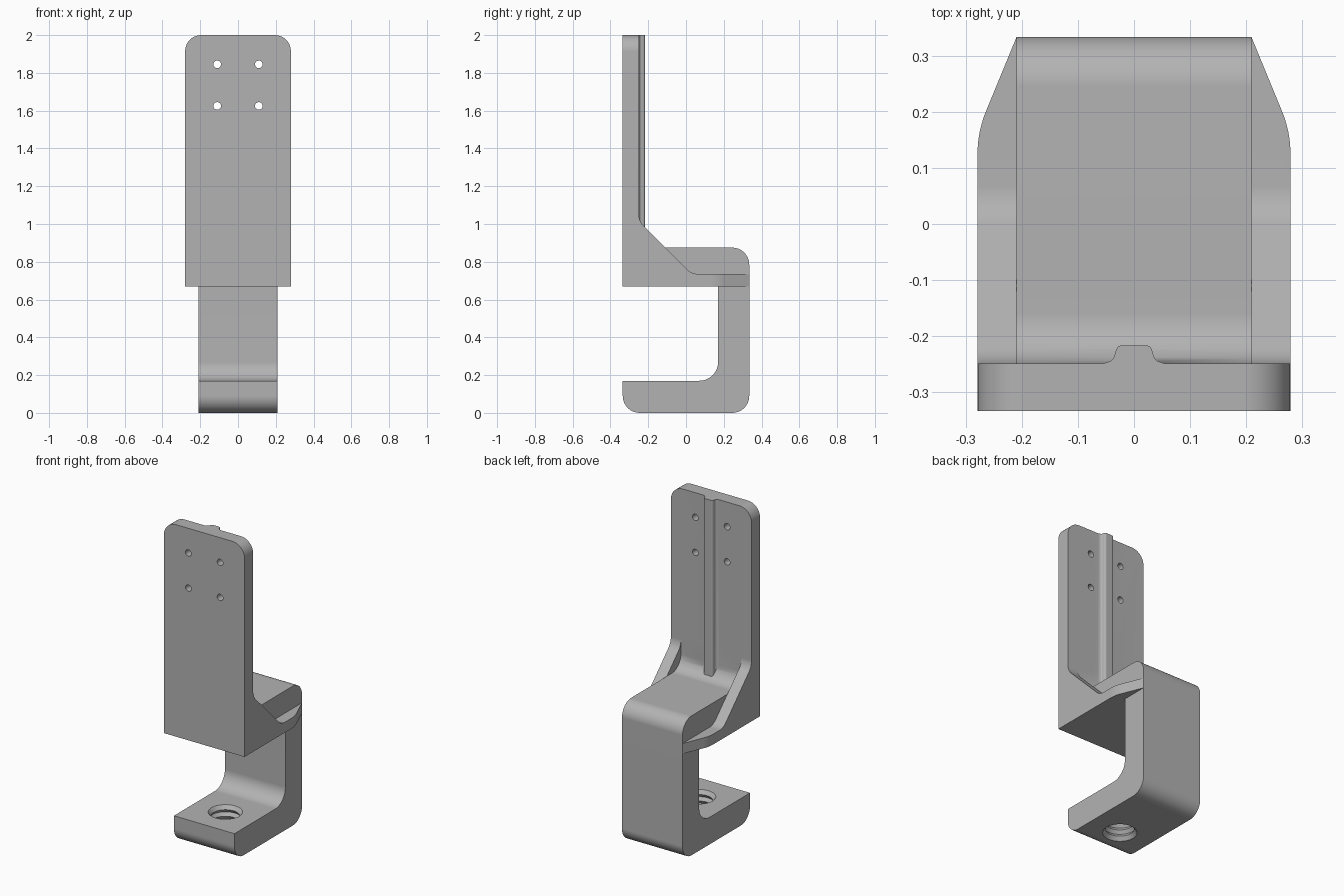
import bpy, bmesh
from math import pi, sin, cos, tan
from mathutils import Vector

cube = bpy.data.objects.get("Cube")
if cube:
    bpy.data.objects.remove(cube, do_unlink=True)

grey = bpy.data.materials.new("plain grey")
grey.use_nodes = True
colour = (0.45, 0.45, 0.45, 1)
grey.diffuse_color = colour
grey.node_tree.nodes["Principled BSDF"].inputs["Base Color"].default_value = colour


def rounded(corners, steps=10):
    """Outline from (a, b) or (a, b, radius) corners."""
    out = []
    for i, c in enumerate(corners):
        p = Vector(c[:2])
        if len(c) == 2:
            out.append(p)
            continue
        u = (Vector(corners[i - 1][:2]) - p).normalized()
        v = (Vector(corners[(i + 1) % len(corners)][:2]) - p).normalized()
        half = u.angle(v) / 2
        centre = p + (u + v).normalized() * c[2] / sin(half)
        start = p + u * c[2] / tan(half) - centre
        end = p + v * c[2] / tan(half) - centre
        sweep = pi - 2 * half
        for k in range(steps + 1):
            t = k / steps
            out.append(centre + (start * sin((1 - t) * sweep) + end * sin(t * sweep)) / sin(sweep))
    return out


def finish(name, bm):
    bmesh.ops.recalc_face_normals(bm, faces=bm.faces)
    mesh = bpy.data.meshes.new(name)
    bm.to_mesh(mesh)
    bm.free()
    mesh.materials.append(grey)
    ob = bpy.data.objects.new(name, mesh)
    bpy.context.collection.objects.link(ob)
    return ob


def prism(name, corners, axis, low, high):
    """Extrude a rounded outline along x, y or z."""
    place = {"x": lambda a, b, d: (d, a, b),
             "y": lambda a, b, d: (a, d, b),
             "z": lambda a, b, d: (a, b, d)}[axis]
    bm = bmesh.new()
    pts = rounded(corners)
    ends = [[bm.verts.new(place(p.x, p.y, d)) for p in pts] for d in (low, high)]
    for ring in ends:
        bm.faces.new(ring)
    for i in range(len(pts)):
        bm.faces.new((ends[0][i - 1], ends[0][i], ends[1][i], ends[1][i - 1]))
    return finish(name, bm)


def lathe(name, x, y, profile, sides=48):
    """Closed stack of rings (radius, z) around a vertical axis."""
    bm = bmesh.new()
    rings = [[bm.verts.new((x + r * cos(2 * pi * i / sides), y + r * sin(2 * pi * i / sides), z))
              for i in range(sides)] for r, z in profile]
    bm.faces.new(rings[0])
    bm.faces.new(rings[-1])
    for a, b in zip(rings, rings[1:]):
        for i in range(sides):
            bm.faces.new((a[i - 1], a[i], b[i], b[i - 1]))
    return finish(name, bm)


def combine(target, tool, operation):
    mod = target.modifiers.new(operation.lower(), "BOOLEAN")
    mod.operation, mod.solver, mod.object = operation, "EXACT", tool
    bpy.context.view_layer.objects.active = target
    bpy.ops.object.modifier_apply(modifier=mod.name)
    bpy.data.objects.remove(tool, do_unlink=True)


BACK, HALF, WIDE = 0.335, 0.21, 0.28

# C-shaped clamp, with the fillet that meets the upright plate
bracket = prism("clamp_bracket", [
    (-BACK, 0, 0.09), (BACK, 0, 0.09), (BACK, 0.875, 0.09), (-0.25, 0.875, 0.09),
    (-0.25, 1.1), (-BACK, 1.1), (-BACK, 0.67), (0.17, 0.67), (0.17, 0.17, 0.1),
    (-BACK, 0.17)], "x", -HALF, HALF)

# Upright mounting plate
plate = prism("mounting_plate", [
    (-WIDE, 0.67), (WIDE, 0.67), (WIDE, 2, 0.085), (-WIDE, 2, 0.085)], "y", -BACK, -0.25)
combine(bracket, plate, "UNION")

# Side gussets, tapered in plan towards the back
for side in (-1, 1):
    gusset = prism("side_gusset", [
        (-BACK, 0.67), (BACK, 0.67), (BACK, 0.735), (0.03, 0.735, 0.09),
        (-0.25, 1.015, 0.09), (-0.25, 1.2), (-BACK, 1.2)], "x",
        *sorted((side * HALF, side * WIDE)))
    taper = prism("taper", [
        (0, -0.5), (side * WIDE, -0.5), (side * WIDE, 0.165, 0.2),
        (side * HALF, BACK), (0, BACK)], "z", 0.5, 1.5)
    combine(gusset, taper, "INTERSECT")
    combine(bracket, gusset, "UNION")

# Stiffening rib up the back of the plate
rib = prism("plate_rib", [
    (-0.055, -0.3), (0.055, -0.3), (0.055, -0.25), (0.037, -0.243, 0.012),
    (0.03, -0.217, 0.012), (-0.03, -0.217, 0.012), (-0.037, -0.243, 0.012),
    (-0.055, -0.25)], "z", 0.88, 2)
combine(bracket, rib, "UNION")

# Screw holes in the plate
for x in (-0.11, 0.11):
    for z in (1.625, 1.845):
        r = 0.02
        hole = prism("hole", [(x - r, z - r, r * 0.999), (x + r, z - r, r * 0.999),
                              (x + r, z + r, r * 0.999), (x - r, z + r, r * 0.999)],
                     "y", -0.4, -0.2)
        combine(bracket, hole, "DIFFERENCE")

# Threaded hole through the lower arm
thread = [(0.108, -0.01)]
thread += [(0.095 if i % 2 == 0 else 0.08, 0.003 + i * 0.0205) for i in range(9)]
thread += [(0.108, 0.18)]
combine(bracket, lathe("thread", 0, -0.125, thread), "DIFFERENCE")

# Shading
bpy.ops.object.select_all(action="DESELECT")
bracket.select_set(True)
bpy.context.view_layer.objects.active = bracket
bpy.ops.object.shade_smooth_by_angle(angle=pi / 7)
weighted = bracket.modifiers.new("weighted normals", "WEIGHTED_NORMAL")
weighted.keep_sharp = True
